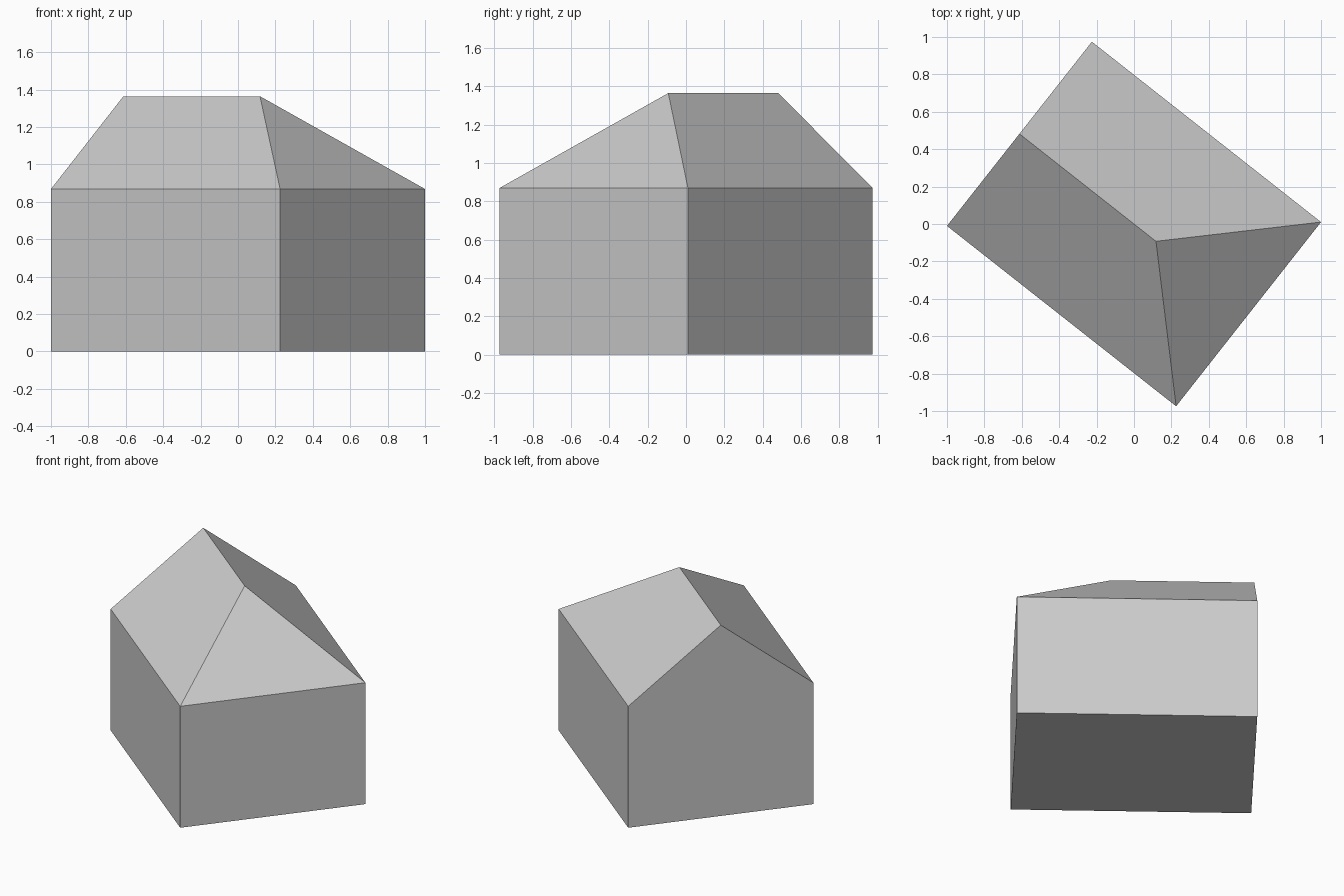
import bpy, bmesh, math
from mathutils import Matrix

cube = bpy.data.objects.get("Cube")
if cube:
    bpy.data.objects.remove(cube, do_unlink=True)

LENGTH, WIDTH = 1.559, 1.253
EAVES, RIDGE = 0.868, 1.364
HIP_INSET = 0.63          # how far the ridge stops short of the hipped end
TURN = math.radians(-38.2)

# Plain grey
grey = bpy.data.materials.new("plain_grey")
grey.use_nodes = True
colour = (0.6, 0.6, 0.6, 1)
grey.diffuse_color = colour
grey.node_tree.nodes["Principled BSDF"].inputs["Base Color"].default_value = colour

bm = bmesh.new()
l, w = LENGTH / 2, WIDTH / 2

# Corner rings at the ground and the eaves, starting at the gable end
corners = [(-l, -w), (l, -w), (l, w), (-l, w)]
base = [bm.verts.new((x, y, 0)) for x, y in corners]
eave = [bm.verts.new((x, y, EAVES)) for x, y in corners]
gable_peak = bm.verts.new((-l, 0, RIDGE))
hip_peak = bm.verts.new((l - HIP_INSET, 0, RIDGE))

# Floor, three plain walls and the gabled wall
bm.faces.new(base[::-1])
for i in range(3):
    bm.faces.new((base[i], base[i + 1], eave[i + 1], eave[i]))
bm.faces.new((base[3], base[0], eave[0], gable_peak, eave[3]))

# Two roof slopes and the hipped end
bm.faces.new((eave[0], eave[1], hip_peak, gable_peak))
bm.faces.new((eave[1], eave[2], hip_peak))
bm.faces.new((eave[2], eave[3], gable_peak, hip_peak))

bm.transform(Matrix.Rotation(TURN, 4, 'Z'))
bmesh.ops.recalc_face_normals(bm, faces=bm.faces)
mesh = bpy.data.meshes.new("house_body")
bm.to_mesh(mesh)
bm.free()
mesh.materials.append(grey)
house = bpy.data.objects.new("house_body", mesh)
bpy.context.collection.objects.link(house)
